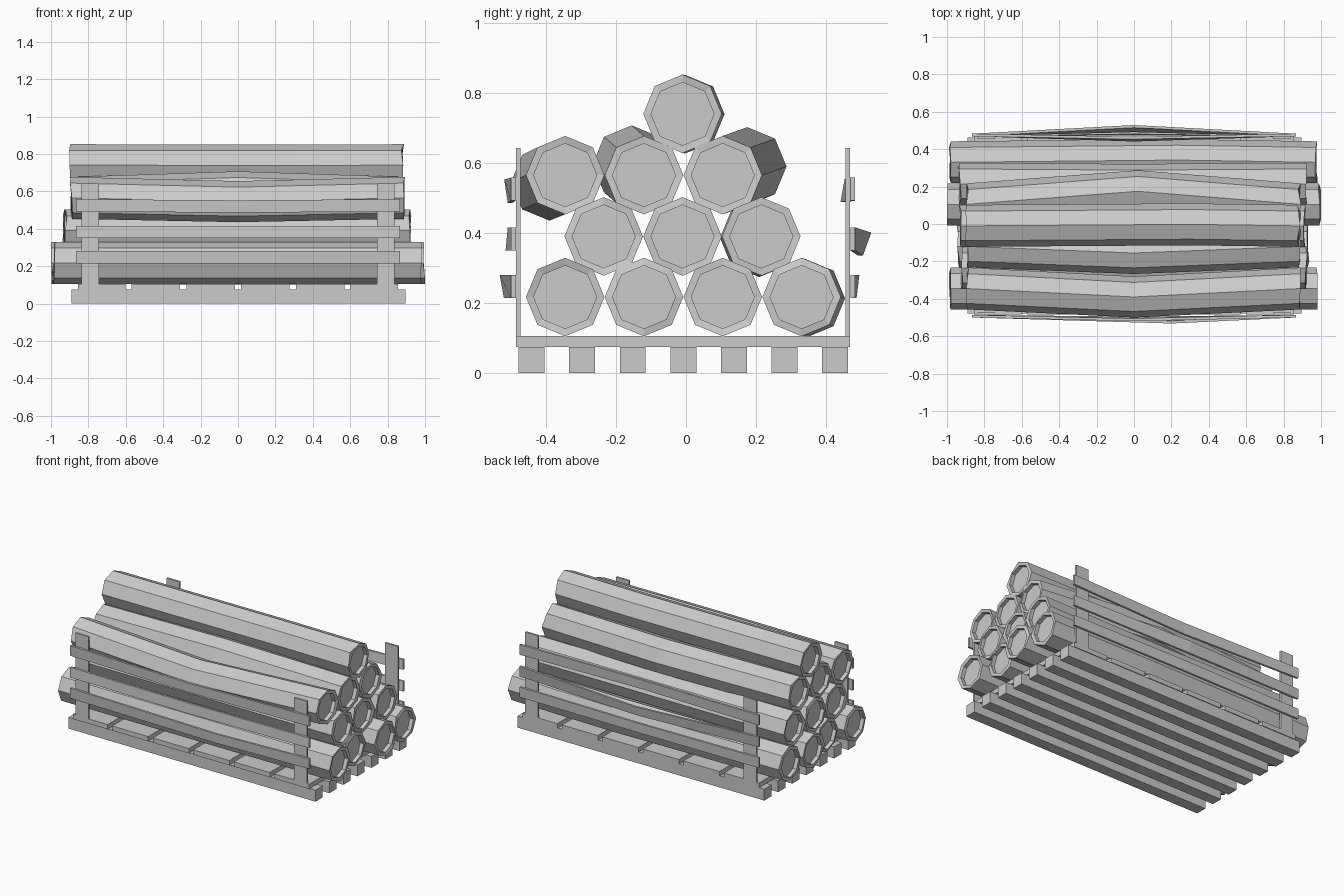
import bpy, bmesh, math, random

random.seed(4)
cube = bpy.data.objects.get("Cube")
if cube:
    bpy.data.objects.remove(cube, do_unlink=True)

grey = bpy.data.materials.new("pale_grey")
grey.use_nodes = True
colour = (0.6, 0.6, 0.6, 1)
grey.diffuse_color = colour
grey.node_tree.nodes["Principled BSDF"].inputs["Base Color"].default_value = colour


def finish(bm, name):
    bmesh.ops.recalc_face_normals(bm, faces=bm.faces)
    mesh = bpy.data.meshes.new(name)
    bm.to_mesh(mesh)
    bm.free()
    mesh.materials.append(grey)
    bpy.context.collection.objects.link(bpy.data.objects.new(name, mesh))


def loft(name, rings):
    """Skin a list of matching rings and cap both ends."""
    bm = bmesh.new()
    rows = [[bm.verts.new(p) for p in ring] for ring in rings]
    n = len(rows[0])
    for a, b in zip(rows, rows[1:]):
        for i in range(n):
            j = (i + 1) % n
            bm.faces.new((a[i], a[j], b[j], b[i]))
    bm.faces.new(rows[0])
    bm.faces.new(rows[-1])
    finish(bm, name)


def box(name, x0, x1, y0, y1, z0, z1):
    loft(name, [[(x, y0, z0), (x, y1, z0), (x, y1, z1), (x, y0, z1)] for x in (x0, x1)])


def octagon(x, y, z, r, jitter=0):
    return [(x + random.uniform(-jitter, jitter),
             y + r * math.sin(k * math.pi / 4), z + r * math.cos(k * math.pi / 4))
            for k in range(8)]


# Logs: eight sided, bent at one middle ring, with hollowed ends
def log(name, y, z, left, right, mid=0, dy=0, dz=0, swell=1):
    r, inner, depth = 0.112, 0.09, 0.025
    loft(name, [
        octagon(left + depth, y, z, inner),
        octagon(left, y, z, inner),
        octagon(left, y, z, r, 0.008),
        octagon(mid, y + dy, z + dz, r * swell),
        octagon(right, y, z, r, 0.008),
        octagon(right, y, z, inner),
        octagon(right - depth, y, z, inner)])


log("bottom_log_1", -0.345, 0.217, -0.985, 0.975)
log("bottom_log_2", -0.12, 0.217, -0.94, 0.93)
log("bottom_log_3", 0.105, 0.217, -0.993, 0.993)
log("bottom_log_4", 0.33, 0.217, -0.985, 0.975, 0.23, 0.012, -0.004)
log("middle_log_1", -0.235, 0.39, -0.92, 0.92)
log("middle_log_2", -0.01, 0.39, -0.93, 0.91)
log("middle_log_3", 0.215, 0.39, -0.93, 0.92, 0, -0.006, -0.004)
log("upper_log_1", -0.345, 0.565, -0.89, 0.885, 0, -0.045, -0.02, 0.98)
log("upper_log_2", -0.12, 0.565, -0.89, 0.885, 0, -0.035, 0.03)
log("upper_log_3", 0.105, 0.565, -0.89, 0.885, 0.02, 0.07, 0.025)
log("top_log", -0.01, 0.74, -0.895, 0.88, 0.3, 0.008, -0.001)

# Pallet runners along the length
for i in range(7):
    y = -0.441 + i * 0.1445
    box(f"runner_{i + 1}", -0.89, 0.895, y - 0.037, y + 0.037, 0, 0.075)

# Wide deck boards with narrow gaps
for i in range(6):
    x = (i - 2.5) * 0.293
    end = 0.13 if 0 < i < 5 else 0.122
    inset = 0.13
    x0, x1 = (x - end, x + inset) if i < 3 else (x - inset, x + end)
    box(f"deck_board_{i + 1}", x0, x1, -0.485, 0.468, 0.075, 0.106)

# Thin upright posts
for side, y in (("front", -0.485), ("back", 0.455)):
    for end, x in (("right", -0.79), ("left", 0.79)):
        box(f"{side}_{end}_post", x - 0.047, x + 0.047, y, y + 0.013, 0.106, 0.642)


# Side rails, each warped at the middle by its own amount
def rail(name, y, z, mid, dy, dz, twist=0):
    t, h = 0.007, 0.033
    rings = []
    for x, oy, oz, lean in ((-0.865, 0, 0, 0), (mid, dy, dz, twist), (0.865, 0, 0, 0)):
        cy, cz = y + oy, z + oz
        rings.append([(x, cy - t - lean, cz - h), (x, cy + t - lean, cz - h),
                      (x, cy + t + lean, cz + h), (x, cy - t + lean, cz + h)])
    loft(name, rings)


rail("front_lower_rail", -0.493, 0.247, 0.2, -0.026, 0, -0.006)
rail("front_middle_rail", -0.493, 0.383, 0, -0.012, 0, 0.003)
rail("front_upper_rail", -0.493, 0.525, 0, -0.014, -0.006, -0.005)
rail("back_lower_rail", 0.476, 0.247, 0, 0.008, 0, 0.004)
rail("back_middle_rail", 0.476, 0.383, 0, 0.034, -0.015, 0.012)
rail("back_upper_rail", 0.476, 0.525, 0, -0.022, -0.004, 0.006)
